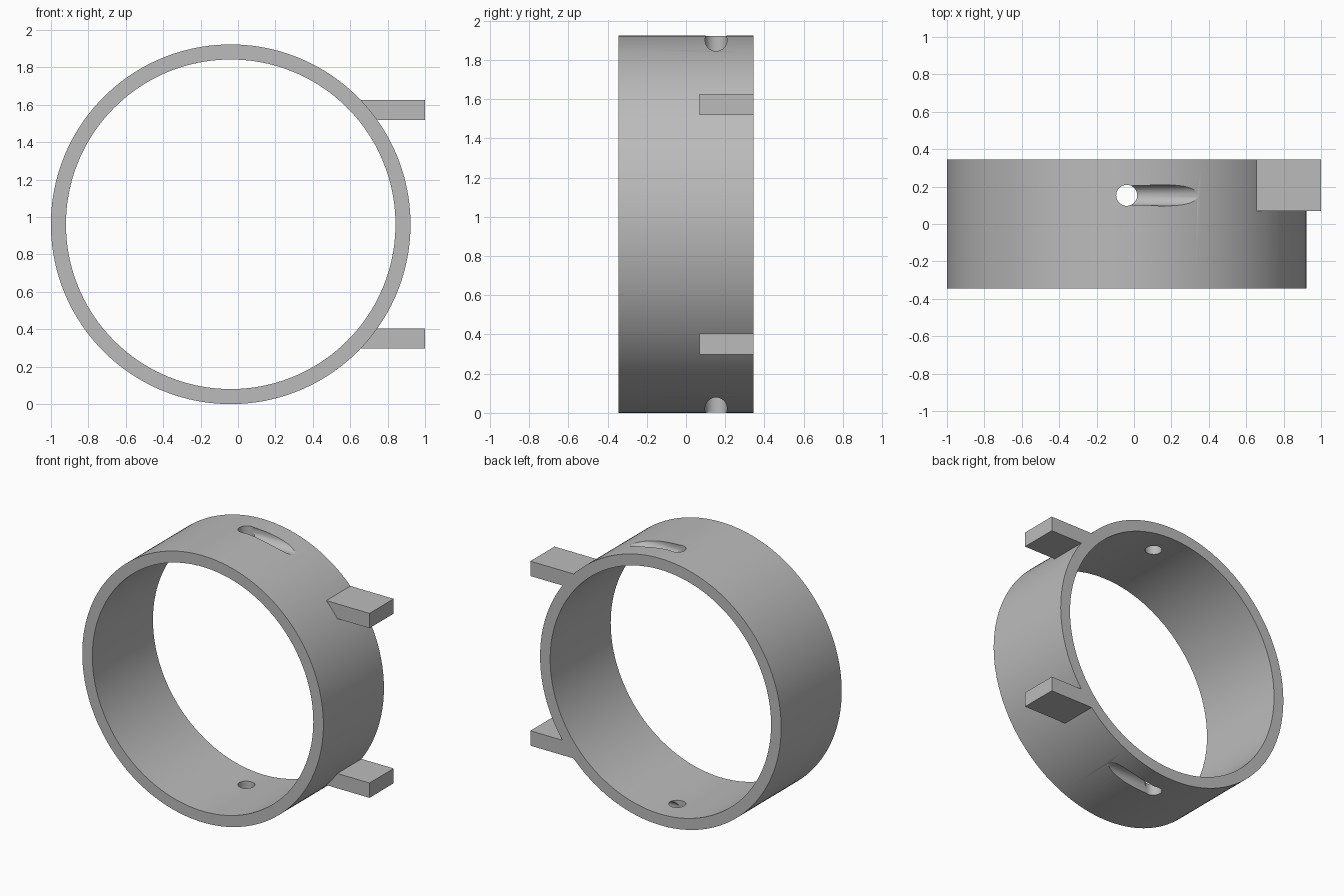
import bpy
import bmesh
import math
from mathutils import Matrix

if "Cube" in bpy.data.objects:
    bpy.data.objects.remove(bpy.data.objects["Cube"])

CX, R_OUT, R_IN, HALF = -0.039, 0.9615, 0.881, 0.345
CZ = R_OUT
SEG = 160

grey = bpy.data.materials.new("plain grey")
grey.diffuse_color = (0.5, 0.5, 0.5, 1)
grey.use_nodes = True
grey.node_tree.nodes["Principled BSDF"].inputs["Base Color"].default_value = grey.diffuse_color


def make(name, bm):
    bmesh.ops.recalc_face_normals(bm, faces=bm.faces)
    mesh = bpy.data.meshes.new(name)
    bm.to_mesh(mesh)
    bm.free()
    mesh.materials.append(grey)
    obj = bpy.data.objects.new(name, mesh)
    bpy.context.collection.objects.link(obj)
    return obj


def box(name, x, y, z):
    bm = bmesh.new()
    bmesh.ops.create_cube(bm, size=1)
    for v in bm.verts:
        v.co = [lo + (c + 0.5) * (hi - lo) for c, (lo, hi) in zip(v.co, (x, y, z))]
    return make(name, bm)


def rod(name, centre, radius, length, rotation=Matrix.Identity(4)):
    bm = bmesh.new()
    bmesh.ops.create_cone(bm, cap_ends=True, segments=48, radius1=radius,
                          radius2=radius, depth=length,
                          matrix=Matrix.Translation(centre) @ rotation)
    return make(name, bm)


def combine(target, tool, operation):
    bpy.context.view_layer.objects.active = target
    mod = target.modifiers.new(tool.name, 'BOOLEAN')
    mod.operation, mod.solver, mod.object = operation, 'EXACT', tool
    bpy.ops.object.modifier_apply(modifier=mod.name)
    bpy.data.objects.remove(tool)


# Ring band: a rectangular section swept around the y axis
bm = bmesh.new()
section = [(R_OUT, -HALF), (R_OUT, HALF), (R_IN, HALF), (R_IN, -HALF)]
loops = []
for i in range(SEG):
    a = 2 * math.pi * i / SEG
    loops.append([bm.verts.new((CX + r * math.cos(a), y, CZ + r * math.sin(a)))
                  for r, y in section])
for i in range(SEG):
    p, q = loops[i], loops[(i + 1) % SEG]
    for j in range(4):
        k = (j + 1) % 4
        bm.faces.new((p[j], p[k], q[k], q[j]))
ring = make("ring_band", bm)

HOLE_Y, HOLE_R = 0.153, 0.056
for side, label in ((1, "upper"), (-1, "lower")):
    # Side lug, rooted inside the ring wall
    z = sorted((CZ + side * 0.558, CZ + side * 0.665))
    combine(ring, box(label + "_lug", (0.65, 1.0), (0.07, HALF), z), 'UNION')
    # Hole through the wall
    combine(ring, rod(label + "_hole", (CX, HOLE_Y, CZ + side * 0.92),
                      HOLE_R, 0.3), 'DIFFERENCE')
    # Sideways groove running out of the hole
    combine(ring, rod(label + "_groove", (CX + 0.3, HOLE_Y, CZ + side * 0.939),
                      HOLE_R, 0.6, Matrix.Rotation(math.pi / 2, 4, 'Y')),
            'DIFFERENCE')

# Smooth curved walls, crisp edges
bpy.ops.object.select_all(action='DESELECT')
ring.select_set(True)
bpy.context.view_layer.objects.active = ring
bpy.ops.object.shade_smooth_by_angle(angle=math.radians(25))
